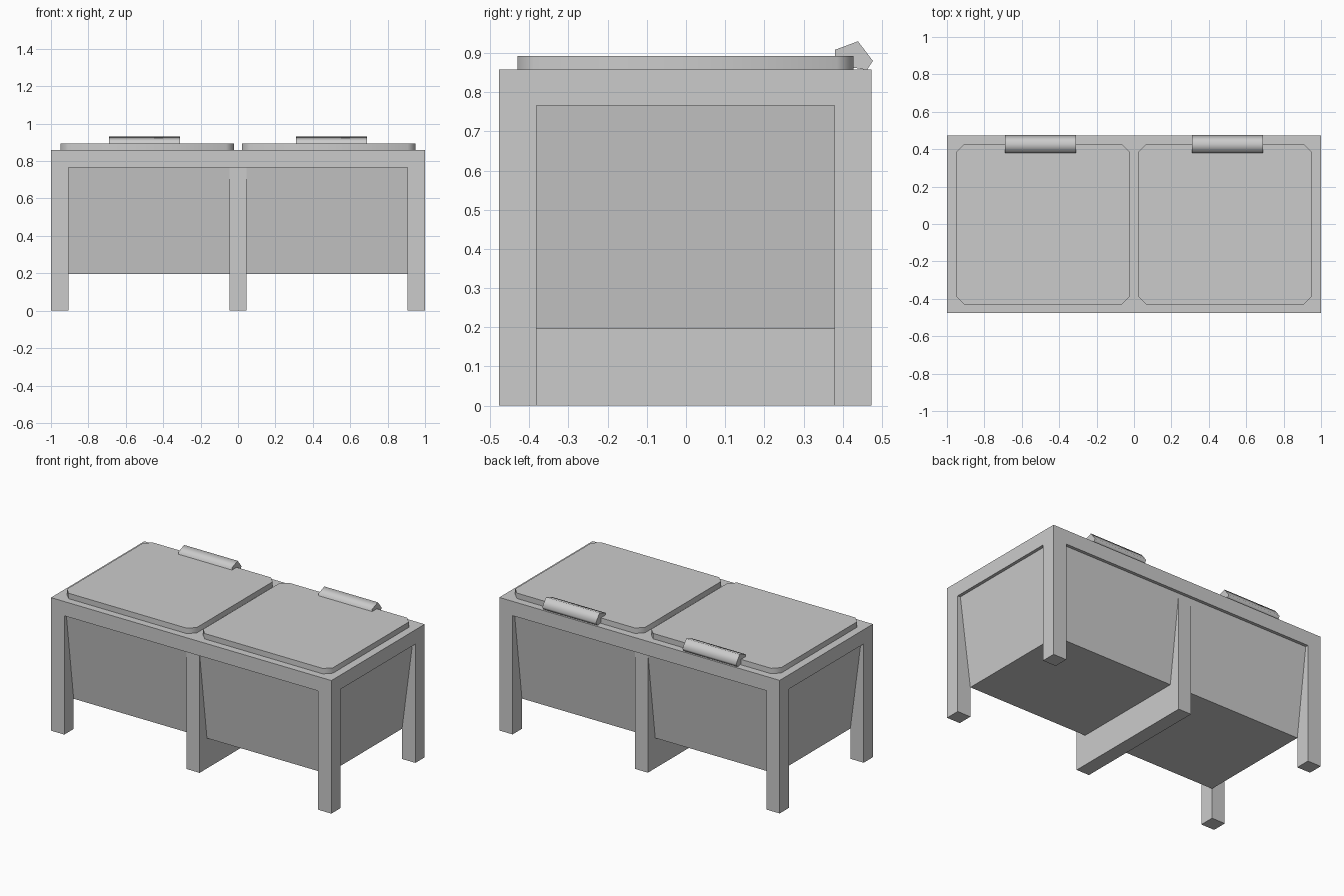
import bpy
import bmesh
import math

cube = bpy.data.objects.get("Cube")
if cube:
    bpy.data.objects.remove(cube, do_unlink=True)

grey = bpy.data.materials.new("plain grey")
grey.use_nodes = True
colour = (0.6, 0.6, 0.6, 1)
grey.diffuse_color = colour
grey.node_tree.nodes["Principled BSDF"].inputs["Base Color"].default_value = colour

FRONT, BACK = -0.477, 0.474
MID = (FRONT + BACK) / 2
DEPTH = BACK - FRONT
LEG = 0.095
INSET = 0.02
TOP, RAIL, TUB_FLOOR = 0.858, 0.766, 0.195


def finish(name, bm, smooth=None):
    """Turn a bmesh into a grey object, optionally smoothed by angle."""
    bmesh.ops.recalc_face_normals(bm, faces=bm.faces)
    mesh = bpy.data.meshes.new(name)
    bm.to_mesh(mesh)
    bm.free()
    mesh.materials.append(grey)
    obj = bpy.data.objects.new(name, mesh)
    bpy.context.collection.objects.link(obj)
    if smooth:
        bpy.ops.object.select_all(action="DESELECT")
        obj.select_set(True)
        bpy.context.view_layer.objects.active = obj
        bpy.ops.object.shade_smooth_by_angle(angle=math.radians(smooth))
    return obj


def box_mesh(x, y, z):
    """Box from (low, high) pairs along each axis."""
    bm = bmesh.new()
    bmesh.ops.create_cube(bm, size=1)
    for v in bm.verts:
        v.co = [lo + (c + 0.5) * (hi - lo) for c, (lo, hi) in zip(v.co, (x, y, z))]
    return bm


# Table top and its deep rail
finish("top_frame", box_mesh((-1, 1), (FRONT, BACK), (RAIL, TOP)))

# Four square corner legs
for side, x in (("right", -1), ("left", 1 - LEG)):
    for end, y in (("front", FRONT), ("back", BACK - LEG)):
        finish(f"{end}_{side}_leg", box_mesh((x, x + LEG), (y, y + LEG), (0, RAIL)))

# Central support panel
finish("centre_panel",
       box_mesh((-0.046, 0.046), (FRONT + INSET, BACK - INSET), (0, RAIL)))

# Tub hanging under the top, narrowing to its floor
tub = box_mesh((-1, 1), (FRONT, BACK), (TUB_FLOOR, RAIL))
for v in tub.verts:
    inset = INSET if v.co.z > 0.5 else LEG
    v.co.x *= 1 - inset
    v.co.y = MID + (v.co.y - MID) * (1 - 2 * inset / DEPTH)
finish("tub", tub)

# Two lids with clipped corners, each with an angled handle at the back
HANDLE = [(0.38, 0.87), (0.38, 0.908), (0.439, 0.93), (0.477, 0.88), (0.462, 0.857)]
for side, sign in (("right", -1), ("left", 1)):
    lid = box_mesh(sorted((sign * 0.022, sign * 0.949)), (-0.43, 0.427), (TOP, 0.893))
    corners = [e for e in lid.edges if abs(e.verts[0].co.z - e.verts[1].co.z) > 0.01]
    bmesh.ops.bevel(lid, geom=corners, offset=0.042, segments=1, affect="EDGES")
    finish(f"{side}_lid", lid, smooth=50)

    bm = bmesh.new()
    x = sign * 0.5
    cap = bm.faces.new([bm.verts.new((x - 0.191, y, z)) for y, z in HANDLE])
    grown = bmesh.ops.extrude_face_region(bm, geom=[cap], use_keep_orig=True)
    moved = [g for g in grown["geom"] if isinstance(g, bmesh.types.BMVert)]
    bmesh.ops.translate(bm, verts=moved, vec=(0.382, 0, 0))
    finish(f"{side}_lid_handle", bm, smooth=80)
